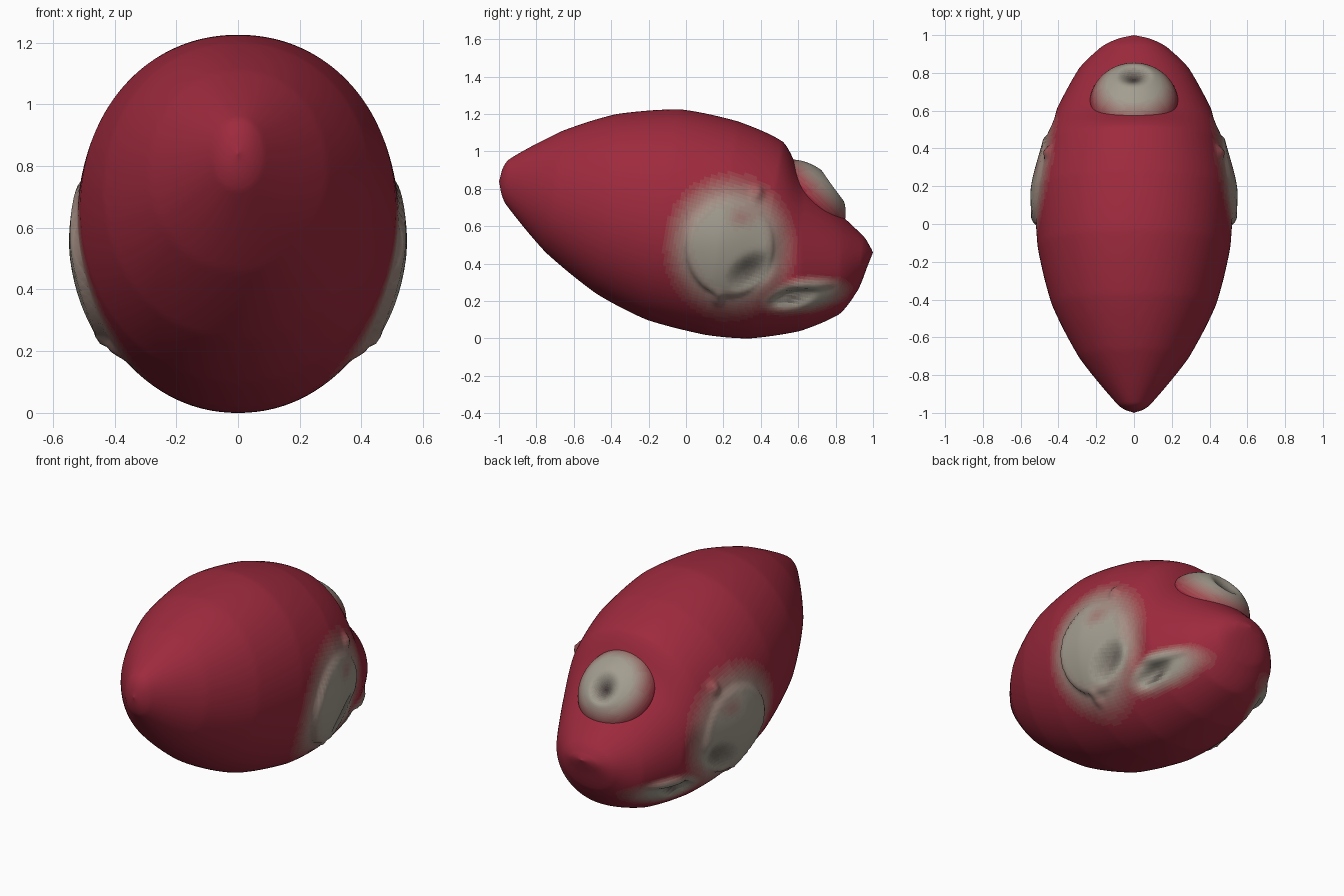
import bpy, bmesh, math
from mathutils import Vector, Matrix

if "Cube" in bpy.data.objects:
    bpy.data.objects.remove(bpy.data.objects["Cube"])

RED, GREY, DARK = (0.34, 0.023, 0.047), (0.37, 0.34, 0.28), (0.025, 0.01, 0.015)
STEPS = 12


def mix(a, b, t):
    return tuple(p + (q - p) * t for p, q in zip(a, b))


def smooth(lo, hi, v):
    t = max(0.0, min(1.0, (v - lo) / (hi - lo)))
    return t * t * (3 - 2 * t)


# Colour ramp: red -> grey -> dark
mats = []
for i in range(2 * STEPS + 1):
    m = bpy.data.materials.new("shade_%02d" % i)
    c = mix(RED, GREY, i / STEPS) if i <= STEPS else mix(GREY, DARK, (i - STEPS) / STEPS)
    m.diffuse_color = (*c, 1)
    m.use_nodes = True
    m.node_tree.nodes["Principled BSDF"].inputs["Base Color"].default_value = m.diffuse_color
    mats.append(m)


def finish(bm, name, shade):
    """shade(point) gives 0 red, 1 grey, 2 dark"""
    bmesh.ops.recalc_face_normals(bm, faces=bm.faces)
    for f in bm.faces:
        f.smooth = True
        f.material_index = round(max(0, min(2, shade(f.calc_center_median()))) * STEPS)
    me = bpy.data.meshes.new(name)
    bm.to_mesh(me)
    bm.free()
    for m in mats:
        me.materials.append(m)
    ob = bpy.data.objects.new(name, me)
    bpy.context.collection.objects.link(ob)


# Body stations: top y, top z, bottom y, bottom z, half width
S = [(-1.0, 0.84, -1.0, 0.84, 0.0),
     (-0.95, 0.955, -0.965, 0.72, 0.085),
     (-0.66, 1.11, -0.75, 0.46, 0.29),
     (-0.37, 1.20, -0.48, 0.24, 0.435),
     (-0.03, 1.225, -0.21, 0.10, 0.51),
     (0.28, 1.16, 0.10, 0.02, 0.522),
     (0.52, 1.05, 0.34, 0.0, 0.475),
     (0.625, 0.86, 0.61, 0.04, 0.405),
     (0.83, 0.66, 0.82, 0.13, 0.29),
     (0.95, 0.545, 0.92, 0.26, 0.175),
     (0.985, 0.49, 0.972, 0.39, 0.09),
     (1.0, 0.46, 1.0, 0.46, 0.0)]


def station(u):
    """Blend of linear and Catmull-Rom interpolation through the stations"""
    i = min(int(u), len(S) - 2)
    t = u - i
    p0, p1, p2, p3 = S[max(i - 1, 0)], S[i], S[i + 1], S[min(i + 2, len(S) - 1)]
    out = []
    for a, b, c, d in zip(p0, p1, p2, p3):
        cr = 0.5 * (2 * b + (c - a) * t + (2 * a - 5 * b + 4 * c - d) * t * t
                    + (3 * b - a - 3 * c + d) * t ** 3)
        out.append(0.6 * cr + 0.4 * (b + (c - b) * t))
    return out


def dist(p, cy, cz, ry, rz, tilt=0.0):
    y, z = p.y - cy, p.z - cz
    c, s = math.cos(tilt), math.sin(tilt)
    return math.hypot((y * c + z * s) / ry, (z * c - y * s) / rz)


def side_socket(p):
    return dist(p, 0.235, 0.49, 0.235, 0.26)


def side_pit(p):
    return dist(p, 0.35, 0.36, 0.17, 0.11, 0.5)


def low_socket(p):
    return dist(p, 0.62, 0.23, 0.20, 0.075, 0.15)


def low_pit(p):
    return dist(p, 0.57, 0.215, 0.14, 0.05, 0.25)


def relief(p):
    d = side_socket(p)
    front = smooth(0.45, 0.15, p.y) * smooth(0.8, 0.5, p.z)
    h = (0.010 + 0.018 * front) * smooth(1.04, 0.95, d)
    h -= 0.04 * smooth(1.0, 0.0, side_pit(p))
    # valley between the side socket and the low socket
    h -= 0.02 * smooth(1.0, 0.0, dist(p, 0.52, 0.42, 0.10, 0.22))
    h -= 0.05 * smooth(1.1, 0.1, low_pit(p))
    h += 0.02 * smooth(1.0, 0.2, dist(p, 0.66, 0.29, 0.16, 0.04))
    # pointed ends of the socket rim
    h += 0.025 * smooth(1.0, 0.0, dist(p, 0.38, 0.78, 0.05, 0.06))
    h += 0.02 * smooth(1.0, 0.0, dist(p, 0.17, 0.22, 0.05, 0.06))
    return h


def body_shade(p):
    if abs(p.x) < 0.15:
        return 0
    side = smooth(1.65, 0.7, side_socket(p)) * (1 - 0.4 * smooth(1.0, 0.0, dist(p, 0.3, 0.65, 0.12, 0.09)))
    low = smooth(1.5, 0.5, low_socket(p))
    dark = max(0.6 * smooth(1.0, 0.0, side_pit(p)), 0.75 * smooth(1.0, 0.0, low_pit(p)))
    return max(side, low) + dark


# Torso body: lofted rings with the limb sockets pressed into it
N, R = 160, 200
bm = bmesh.new()
rings = []
for r in range(1, R):
    ty, tz, by, bz, w = station(r / R * (len(S) - 1))
    ring = []
    for k in range(N):
        a = 2 * math.pi * k / N
        c, s = math.cos(a), math.sin(a)
        x = w * math.copysign(abs(s) ** 0.96, s)
        t = (1 + math.copysign(abs(c) ** 0.97, c)) / 2
        ring.append(bm.verts.new((x, by + (ty - by) * t, bz + (tz - bz) * t)))
    rings.append(ring)
for a, b in zip(rings, rings[1:]):
    for k in range(N):
        j = (k + 1) % N
        bm.faces.new((a[k], a[j], b[j], b[k]))
for ring, st in ((rings[0], S[0]), (rings[-1], S[-1])):
    tip = bm.verts.new((0, st[0], st[1]))
    for k in range(N):
        bm.faces.new((ring[k], ring[(k + 1) % N], tip))
bmesh.ops.recalc_face_normals(bm, faces=bm.faces)
bm.normal_update()
moves = [(v, v.normal * relief(v.co)) for v in bm.verts if abs(v.co.x) > 0.15]
for v, d in moves:
    v.co += d
finish(bm, "torso_body", body_shade)

# Neck socket: flattened dome with a pit, set in the hollow at the upper back
bm = bmesh.new()
bmesh.ops.create_uvsphere(bm, u_segments=64, v_segments=64, radius=1)
place = (Matrix.Translation((0, 0.635, 0.74)) @ Matrix.Rotation(-math.radians(44), 4, 'X')
         @ Matrix.Diagonal((0.235, 0.25, 0.18, 1)))
bmesh.ops.transform(bm, matrix=place, verts=bm.verts)
pit = Vector((0, 0.79, 0.82))
axis = Vector((0, 0.69, 0.72))
for v in bm.verts:
    v.co -= axis * 0.05 * smooth(0.11, 0.0, (v.co - pit).length)


def neck_shade(p):
    d = (p - Vector((0, 0.755, 0.85))).length
    return smooth(0.28, 0.13, d) + 0.9 * smooth(0.10, 0.0, (p - pit + axis * 0.04).length)


finish(bm, "neck_socket", neck_shade)
